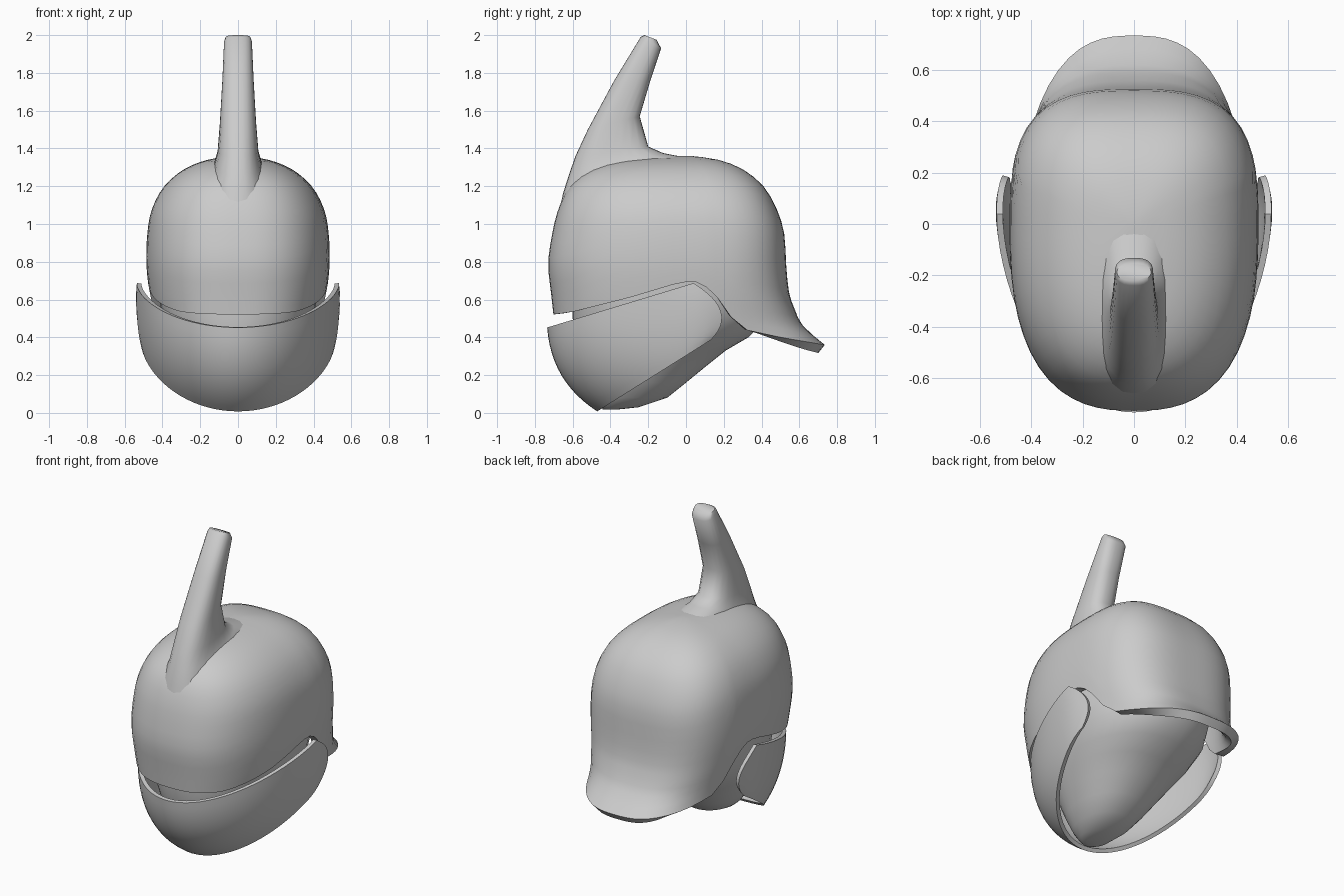
import bpy, bmesh, math
from mathutils import Vector

if "Cube" in bpy.data.objects:
    bpy.data.objects.remove(bpy.data.objects["Cube"])


def build(name, rows, closed=False, caps=(), thick=0.0, ref=(0, 0, 0.7), angle=40):
    """Loft rows of points into a smooth-shaded surface, optionally thickened inward."""
    bm = bmesh.new()
    vs = [[bm.verts.new(p) for p in r] for r in rows]
    n = len(rows[0])
    for a, b in zip(vs, vs[1:]):
        for i in range(n if closed else n - 1):
            j = (i + 1) % n
            bm.faces.new((a[i], a[j], b[j], b[i]))
    bm.normal_update()
    if sum(f.normal.dot(f.calc_center_median() - Vector(ref)) * f.calc_area() for f in bm.faces) < 0:
        bmesh.ops.reverse_faces(bm, faces=bm.faces[:])
    caps_f = [bm.faces.new(vs[c]) for c in caps]
    bm.normal_update()
    for f in caps_f:
        if f.normal.dot(f.calc_center_median() - Vector(ref)) < 0:
            f.normal_flip()
    me = bpy.data.meshes.new(name)
    bm.to_mesh(me)
    bm.free()
    ob = bpy.data.objects.new(name, me)
    bpy.context.collection.objects.link(ob)
    bpy.ops.object.select_all(action='DESELECT')
    bpy.context.view_layer.objects.active = ob
    ob.select_set(True)
    if thick:
        m = ob.modifiers.new("thickness", 'SOLIDIFY')
        m.thickness = thick
        m.offset = -1
        bpy.ops.object.modifier_apply(modifier=m.name)
    bpy.ops.object.shade_smooth_by_angle(angle=math.radians(angle))
    return ob


def lerp_table(tab, x):
    if x <= tab[0][0]:
        return tab[0][1]
    for (x0, y0), (x1, y1) in zip(tab, tab[1:]):
        if x <= x1:
            return y0 + (y1 - y0) * (x - x0) / (x1 - x0)
    return tab[-1][1]


def unit_outline(a, n):
    """Point of a unit superellipse in direction a."""
    c, s = math.cos(a), math.sin(a)
    r = (abs(c) ** n + abs(s) ** n) ** (-1 / n)
    return r * c, r * s


# Dome stations: height, front reach, back reach, half width
ST = [(.36, .68, .735, .42), (.46, .695, .62, .44), (.55, .705, .575, .455),
      (.64, .715, .545, .47), (.79, .73, .53, .485), (.95, .708, .52, .48),
      (1.08, .675, .48, .455), (1.20, .615, .41, .39), (1.29, .50, .30, .285),
      (1.34, .32, .17, .16), (1.36, .03, .03, .03)]
# Dome lower edge: y -> z
EDGE = [(-.71, .52), (-.6, .535), (-.3, .61), (-.05, .685), (.04, .70),
        (.14, .65), (.22, .53), (.29, .445), (.5, .40), (.735, .36)]


def station(s):
    i = min(int(s), len(ST) - 2)
    t = s - i
    p1, p2 = ST[i], ST[i + 1]
    p0, p3 = ST[max(i - 1, 0)], ST[min(i + 2, len(ST) - 1)]
    return [.5 * (2 * b + (c - a) * t + (2 * a - 5 * b + 4 * c - d) * t * t
                  + (3 * b - a - 3 * c + d) * t ** 3) for a, b, c, d in zip(p0, p1, p2, p3)]


def dome_point(a, s):
    z, f, b, w = station(s)
    back = math.sin(a) > 0
    x, y = unit_outline(a, min(3.0, 2.75 + .1 * s) if back else 2.6)
    return Vector((w * x, (b if back else f) * y, z))


def edge_param(a):
    """Station at which the dome meets its lower edge, found by bisection."""
    lo, hi = 0.0, 5.0
    for _ in range(30):
        m = (lo + hi) / 2
        p = dome_point(a, m)
        if p.z < lerp_table(EDGE, p.y):
            lo = m
        else:
            hi = m
    return lo


# Helmet dome with neck flare
N, R = 64, 20
angs = [2 * math.pi * i / N for i in range(N)]
start = [edge_param(a) for a in angs]
top = len(ST) - 1
rows = [[dome_point(a, s + (top - s) * j / R) for a, s in zip(angs, start)] for j in range(R + 1)]
build("helmet_dome", rows, closed=True, caps=(-1,), thick=.055)

# Crest horn: front y, z, back y, z, half width
HORN = [(-.69, .97, .10, 1.31, .20), (-.652, 1.16, .0, 1.352, .165),
        (-.62, 1.26, -.12, 1.375, .125), (-.585, 1.36, -.20, 1.41, .108),
        (-.52, 1.50, -.245, 1.57, .096), (-.38, 1.76, -.19, 1.755, .083),
        (-.24, 1.99, -.132, 1.93, .074), (-.22, 2.0, -.155, 1.975, .066)]
rows = []
for fy, fz, by, bz, w in HORN:
    row = []
    for i in range(24):
        x, y = unit_outline(2 * math.pi * i / 24, 2.6)
        k = .5 + .5 * y
        row.append((w * x, fy + (by - fy) * k, fz + (bz - fz) * k))
    rows.append(row)
build("crest_horn", rows, closed=True, caps=(-1,), ref=(0, -.38, 1.5), angle=60)


# Outer visor band: U-shaped, ear to ear; ends and middles are (y, z)
end_t, mid_t, end_b, mid_b = (.04, .687), (-.735, .452), (.13, .385), (-.47, .008)
nu, nv = 40, 12
rows = []
for j in range(nv + 1):
    t = j / nv
    par = 4 * t * (1 - t)
    row = []
    for i in range(nu + 1):
        a = math.pi * (i / nu - .5)
        c, s = max(0, math.cos(a)), math.sin(a)
        q = c ** 1.15
        yt, zt = [e + (m - e) * q for e, m in zip(end_t, mid_t)]
        yb, zb = [e + (m - e) * q for e, m in zip(end_b, mid_b)]
        y = yt + (yb - yt) * t - .86 * .065 * par * c + .1 * par * abs(s) ** 8
        z = zt + (zb - zt) * t - .5 * .065 * par * c
        x = (.537 - .02 * t + .02 * par) * s * (1 - 1.7 * max(0, y) ** 2)
        row.append((x, y, z))
    rows.append(row)
build("jaw_visor", rows, thick=.025, ref=(0, 0, .5))

# Closed inner jaw with a keeled underside: height, front y, back y, half width
JAW = [(.018, -.44, -.36, .04), (.03, -.45, -.25, .09), (.08, -.48, -.10, .15),
       (.16, -.51, .0, .21), (.25, -.54, .11, .265), (.33, -.57, .21, .315),
       (.40, -.585, .33, .355), (.50, -.60, .43, .40), (.60, -.60, .46, .415),
       (.75, -.60, .44, .42)]
rows = []
for z, f, b, w in JAW:
    m, h = (f + b) / 2, (b - f) / 2
    pts = [unit_outline(2 * math.pi * i / 40, 2.2) for i in range(40)]
    rows.append([(w * x, m + h * y, z) for x, y in pts])
build("inner_jaw", rows, closed=True, caps=(0, -1), ref=(0, -.15, .45))
